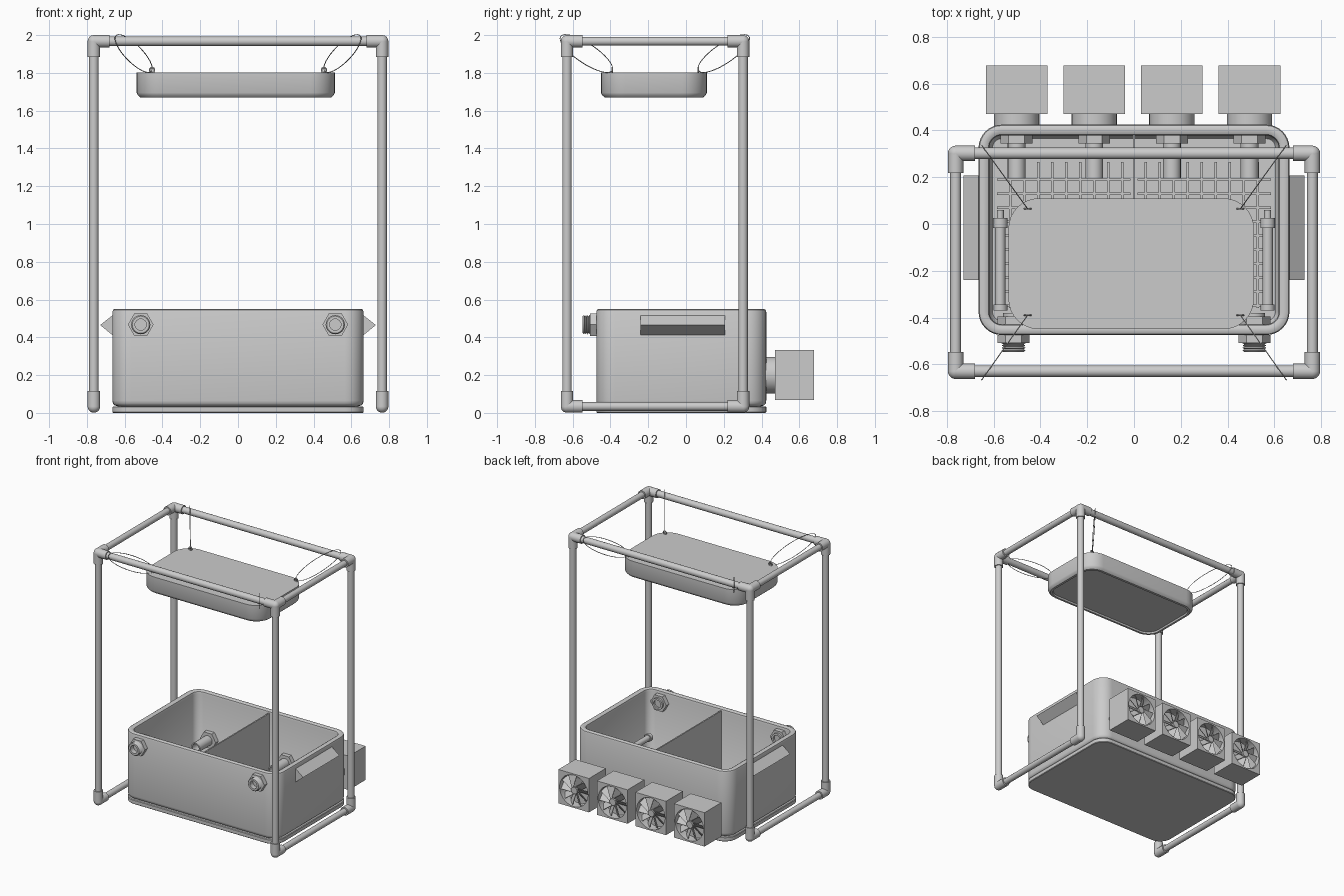
import bpy, bmesh, math
from math import sin, cos, pi, radians
from mathutils import Vector, Matrix

cube = bpy.data.objects.get("Cube")
if cube:
    bpy.data.objects.remove(cube, do_unlink=True)

grey = bpy.data.materials.new("plain grey")
grey.use_nodes = True
COLOR = (0.6, 0.6, 0.6, 1)
grey.diffuse_color = COLOR
grey.node_tree.nodes["Principled BSDF"].inputs["Base Color"].default_value = COLOR


def finish(name, bm):
    bmesh.ops.recalc_face_normals(bm, faces=bm.faces)
    me = bpy.data.meshes.new(name)
    bm.to_mesh(me)
    bm.free()
    me.materials.append(grey)
    ob = bpy.data.objects.new(name, me)
    bpy.context.collection.objects.link(ob)
    bpy.ops.object.select_all(action='DESELECT')
    ob.select_set(True)
    bpy.context.view_layer.objects.active = ob
    bpy.ops.object.shade_smooth_by_angle(angle=radians(35))
    return ob


def loft(name, rings, closed=False):
    """Skin a list of equal-length point rings; ends are capped unless closed."""
    bm = bmesh.new()
    rows = [[bm.verts.new(p) for p in ring] for ring in rings]
    n = len(rows[0])
    pairs = list(zip(rows, rows[1:])) + ([(rows[-1], rows[0])] if closed else [])
    for a, b in pairs:
        for i in range(n):
            j = (i + 1) % n
            bm.faces.new((a[i], a[j], b[j], b[i]))
    if not closed:
        bm.faces.new(rows[0])
        bm.faces.new(rows[-1])
    return finish(name, bm)


def rounded(cx, cy, hx, hy, r, z, steps=8):
    """Rounded rectangle ring at height z."""
    pts = []
    for k, (sx, sy) in enumerate([(1, 1), (-1, 1), (-1, -1), (1, -1)]):
        for s in range(steps + 1):
            a = (k + s / steps) * pi / 2
            pts.append((cx + sx * (hx - r) + r * cos(a), cy + sy * (hy - r) + r * sin(a), z))
    return pts


def circle_y(x, y, z, r, n=32):
    """Ring facing along y."""
    return [(x + r * cos(2 * pi * i / n), y, z + r * sin(2 * pi * i / n)) for i in range(n)]


def square_y(x, y, z, h, n=32):
    """Square ring facing along y, sampled at the same angles as a circle."""
    pts = []
    for i in range(n):
        c, s = cos(2 * pi * i / n), sin(2 * pi * i / n)
        k = h / max(abs(c), abs(s))
        pts.append((x + k * c, y, z + k * s))
    return pts


def turned(name, x, z, profile, n=32, closed=False):
    """Revolve (y, radius) pairs around a y axis."""
    return loft(name, [circle_y(x, y, z, r, n) for y, r in profile], closed)


def add_rod(bm, p, q, r, n=20):
    p, q = Vector(p), Vector(q)
    d = q - p
    m = Matrix.Translation((p + q) / 2) @ d.to_track_quat('Z', 'Y').to_matrix().to_4x4()
    bmesh.ops.create_cone(bm, cap_ends=True, segments=n, radius1=r, radius2=r,
                          depth=d.length, matrix=m)


def rod(name, p, q, r):
    bm = bmesh.new()
    add_rod(bm, p, q, r)
    return finish(name, bm)


def add_box(bm, lo, hi):
    lo, hi = Vector(lo), Vector(hi)
    bmesh.ops.create_cube(bm, size=1, matrix=Matrix.Translation((lo + hi) / 2)
                          @ Matrix.Diagonal((*(hi - lo), 1)))


# Pipe frame
FX, FRONT, BACK, LOW, HIGH = 0.763, -0.63, 0.302, 0.034, 1.967
for side, sx in (("left", 1), ("right", -1)):
    x = sx * FX
    for end, y, inward in (("front", FRONT, 1), ("back", BACK, -1)):
        rod(f"{end}_{side}_post", (x, y, LOW), (x, y, HIGH), 0.025)
        for level, z, dz in (("bottom", LOW, 1), ("top", HIGH, -1)):
            bm = bmesh.new()
            c = Vector((x, y, z))
            bmesh.ops.create_uvsphere(bm, u_segments=20, v_segments=12, radius=0.033,
                                      matrix=Matrix.Translation(c))
            arms = [(0, inward, 0), (0, 0, dz)] + ([(-sx, 0, 0)] if level == "top" else [])
            for d in arms:
                add_rod(bm, c, c + Vector(d) * 0.083, 0.033)
            finish(f"{level}_{end}_{side}_elbow", bm)
    for level, z in (("bottom", LOW), ("top", HIGH)):
        rod(f"{level}_{side}_rail", (x, FRONT, z), (x, BACK, z), 0.023)
for end, y in (("front", FRONT), ("back", BACK)):
    rod(f"top_{end}_rail", (-FX, y, HIGH), (FX, y, HIGH), 0.025)

# Tub with rolled rim, its base plate and divider
CY, HX, HY = -0.025, 0.665, 0.45
tub_profile = [(0.03, 0.034), (0.012, 0.04), (0.003, 0.05), (0, 0.065), (0, 0.535), (0.004, 0.546),
               (0.014, 0.551), (0.03, 0.551), (0.042, 0.545), (0.046, 0.53), (0.046, 0.085),
               (0.06, 0.065)]
loft("tub", [rounded(0, CY, HX - i, HY - i, 0.1 - i, z) for i, z in tub_profile])
loft("base_plate", [rounded(0, CY, HX - i, HY - i, 0.1 - i, z)
                    for i, z in [(0.004, 0), (0, 0.004), (0, 0.03), (0.004, 0.035)]])
bm = bmesh.new()
add_box(bm, (-0.005, CY - 0.406, 0.06), (0.005, CY + 0.406, 0.535))
finish("divider", bm)

# Floor grids, one per compartment
for side, sx in (("left", 1), ("right", -1)):
    bm = bmesh.new()
    for i in range(9):
        x = sx * (0.05 + 0.06 * i)
        add_box(bm, (x - 0.005, -0.36, 0.085), (x + 0.005, 0.265, 0.1))
    for j in range(10):
        y = 0.19 - 0.06 * j
        add_box(bm, (sx * 0.3 - 0.285, y - 0.005, 0.085), (sx * 0.3 + 0.285, y + 0.005, 0.1))
    finish(f"{side}_floor_grid", bm)

# Wedges on the side walls and heater tubes inside
for side, sx in (("left", 1), ("right", -1)):
    loft(f"{side}_wedge", [[(sx * 0.66, y, 0.52), (sx * 0.73, y, 0.465), (sx * 0.66, y, 0.408)]
                           for y in (-0.24, 0.207)])
    turned(f"{side}_heater", sx * 0.572, 0.2,
           [(-0.37, 0.03), (-0.345, 0.03), (-0.345, 0.022), (-0.018, 0.022), (-0.018, 0.031),
            (0.025, 0.031), (0.025, 0.015), (0.06, 0.015)], 20)

    # Threaded outlet through the front wall
    x, z = sx * 0.515, 0.467
    for place, y0, y1 in (("outer", -0.508, -0.474), ("inner", -0.43, -0.395)):
        turned(f"{side}_outlet_{place}_nut", x, z, [(y0, 0.068), (y1, 0.068)], 6)
    threads = []
    for i in range(4):
        threads += [(-0.505 - 0.01 * i, 0.043), (-0.51 - 0.01 * i, 0.051)]
    turned(f"{side}_outlet", x, z, [(-0.38, 0.03), (-0.38, 0.045)] + threads
           + [(-0.547, 0.045), (-0.547, 0.03)], 24, closed=True)

# Row of fans on the back wall, each with an inlet pipe inside the tub
Z = 0.2
for k in range(4):
    x = -0.502 + 0.332 * k
    tag = f"fan_{k + 1}"
    loft(f"{tag}_housing", [square_y(x, 0.47, Z, 0.132), square_y(x, 0.677, Z, 0.132),
                            circle_y(x, 0.677, Z, 0.122), circle_y(x, 0.61, Z, 0.122)])
    turned(f"{tag}_neck", x, Z, [(0.415, 0.097), (0.475, 0.097)])
    turned(f"{tag}_inner_nut", x, Z, [(0.345, 0.068), (0.382, 0.068)], 6)
    turned(f"{tag}_inlet_pipe", x, Z, [(0.195, 0.028), (0.195, 0.038), (0.38, 0.038),
                                       (0.38, 0.028)], 24, closed=True)
    bm = bmesh.new()
    add_rod(bm, (x, 0.61, Z), (x, 0.673, Z), 0.026)
    for i in range(10):
        m = (Matrix.Translation((x, 0.648, Z)) @ Matrix.Rotation(i * pi / 5, 4, 'Y')
             @ Matrix.Translation((0.068, 0, 0)) @ Matrix.Rotation(radians(40), 4, 'X')
             @ Matrix.Diagonal((0.098, 0.004, 0.052, 1)))
        bmesh.ops.create_cube(bm, size=1, matrix=m)
    finish(f"{tag}_blades", bm)

# Hanging lamp
LX, LY = -0.012, -0.17
loft("lamp", [rounded(LX, LY, 0.525 - i, 0.28 - i, 0.13 - i, z)
              for i, z in [(0.04, 1.682), (0.035, 1.67), (0.018, 1.671), (0.006, 1.682),
                           (0, 1.695), (0, 1.803)]])

# Eyelets and cord loops that hang the lamp from the frame corners
for side, sx in (("left", 1), ("right", -1)):
    for end, y0, y1 in (("front", -0.39, -0.665), ("back", 0.065, 0.335)):
        low, high = Vector((sx * 0.455, y0, 1.815)), Vector((sx * 0.65, y1, 1.99))
        axis = (high - low) / 2
        outward = Vector((axis.x, axis.y, 0)).normalized()
        up = axis.cross(Vector((-outward.y, outward.x, 0))).normalized() * 0.055
        loops = {"cord": ((low + high) / 2, axis, up, 0.0025, 40),
                 "eyelet": (low, Vector((0.013, 0, 0)), Vector((0, 0, 0.013)), 0.004, 16)}
        for part, (c, u, v, r, n) in loops.items():
            w = u.cross(v).normalized()
            rings = []
            for i in range(n):
                a = 2 * pi * i / n
                out = (u.normalized() * cos(a) + v.normalized() * sin(a))
                p = c + u * cos(a) + v * sin(a)
                rings.append([p + (out * cos(b) + w * sin(b)) * r
                              for b in (k * pi / 3 for k in range(6))])
            loft(f"{end}_{side}_{part}", rings, closed=True)
